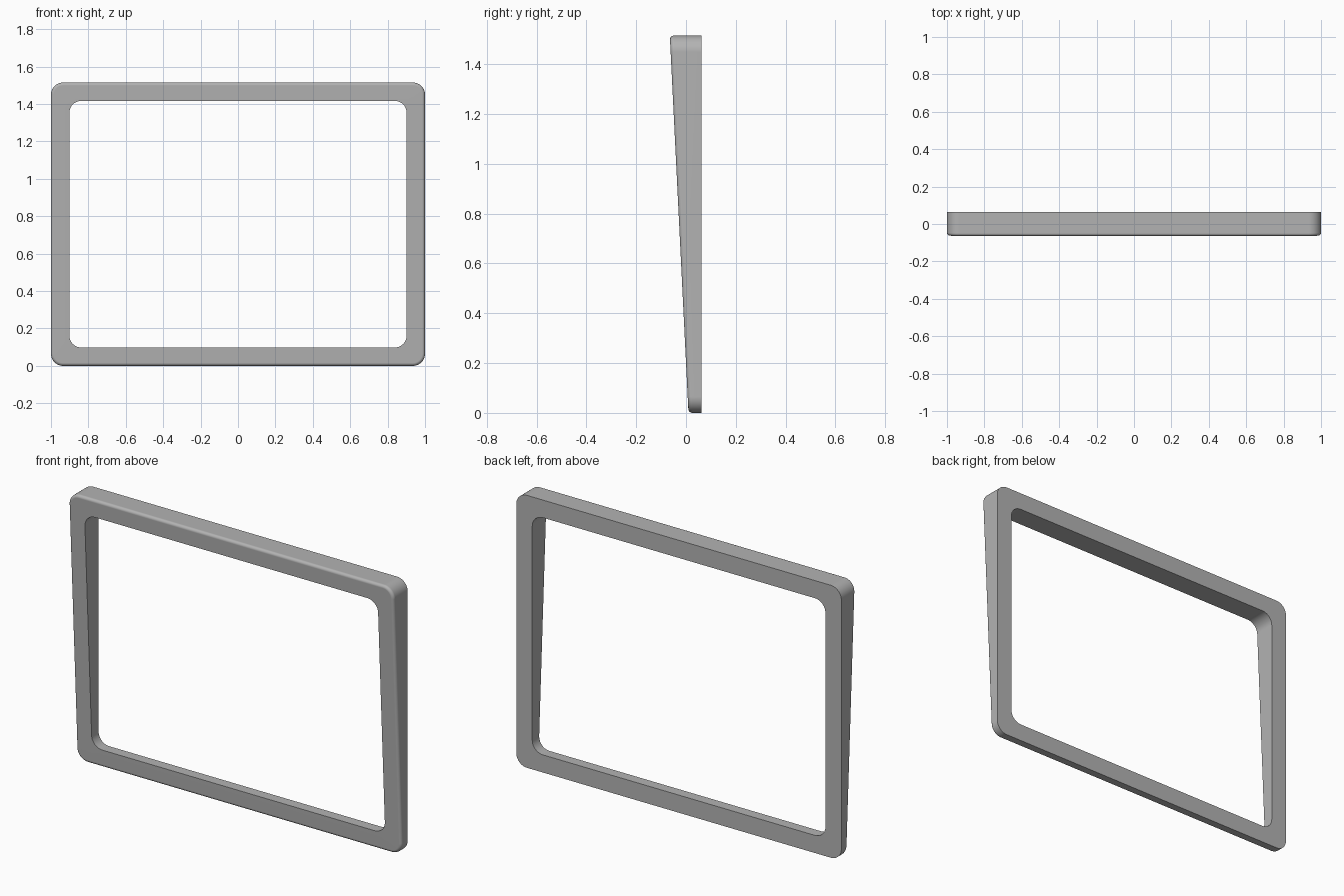
import bpy, bmesh
from math import sin, cos, pi

cube = bpy.data.objects.get("Cube")
if cube:
    bpy.data.objects.remove(cube)

HEIGHT, BACK, BORDER = 1.515, 0.063, 0.098
OUTER_R, INNER_R, FILLET = 0.065, 0.065, 0.016
ARC, STEPS = 10, 6


def front_y(z):
    """Sloping front plane, deeper towards the top."""
    return 0.01 - 0.0495 * z


def rounded_rect(inset, radius):
    """Points (x, z) of a rounded rectangle, counter-clockwise."""
    hx, hz = 1 - inset - radius, HEIGHT / 2 - inset - radius
    points = []
    for corner, (sx, sz) in enumerate(((1, 1), (-1, 1), (-1, -1), (1, -1))):
        for i in range(ARC + 1):
            a = (corner + i / ARC) * pi / 2
            points.append((sx * hx + radius * cos(a),
                           HEIGHT / 2 + sz * hz + radius * sin(a)))
    return points


# Material
gray = bpy.data.materials.new("plain gray")
gray.use_nodes = True
color = (0.45, 0.45, 0.45, 1)
gray.diffuse_color = color
gray.node_tree.nodes["Principled BSDF"].inputs["Base Color"].default_value = color

bm = bmesh.new()


def add_ring(inset, radius, depth=None):
    """One loop, on the back plane or at a depth behind the front plane."""
    return [bm.verts.new((x, BACK if depth is None else front_y(z) + depth, z))
            for x, z in rounded_rect(inset, radius)]


# Cross-section: outer wall, rounded front edge, front face, inner wall, back
rings = [add_ring(0, OUTER_R)]
for i in range(STEPS + 1):
    a = i / STEPS * pi / 2
    inset = FILLET * (1 - cos(a))
    rings.append(add_ring(inset, OUTER_R - inset, FILLET * (1 - sin(a))))
rings.append(add_ring(BORDER, INNER_R, 0))
rings.append(add_ring(BORDER, INNER_R))

for k, ring in enumerate(rings):
    following = rings[(k + 1) % len(rings)]
    for i in range(len(ring)):
        j = (i + 1) % len(ring)
        bm.faces.new((ring[i], ring[j], following[j], following[i]))
bmesh.ops.recalc_face_normals(bm, faces=bm.faces)

mesh = bpy.data.meshes.new("tapered_frame")
bm.to_mesh(mesh)
bm.free()
mesh.materials.append(gray)
frame = bpy.data.objects.new("tapered_frame", mesh)
bpy.context.collection.objects.link(frame)

# Smooth corners, crisp rims, flat large faces
bpy.context.view_layer.objects.active = frame
frame.select_set(True)
bpy.ops.object.shade_smooth_by_angle(angle=pi / 6)
weighted = frame.modifiers.new("weighted_normals", 'WEIGHTED_NORMAL')
weighted.keep_sharp = True
